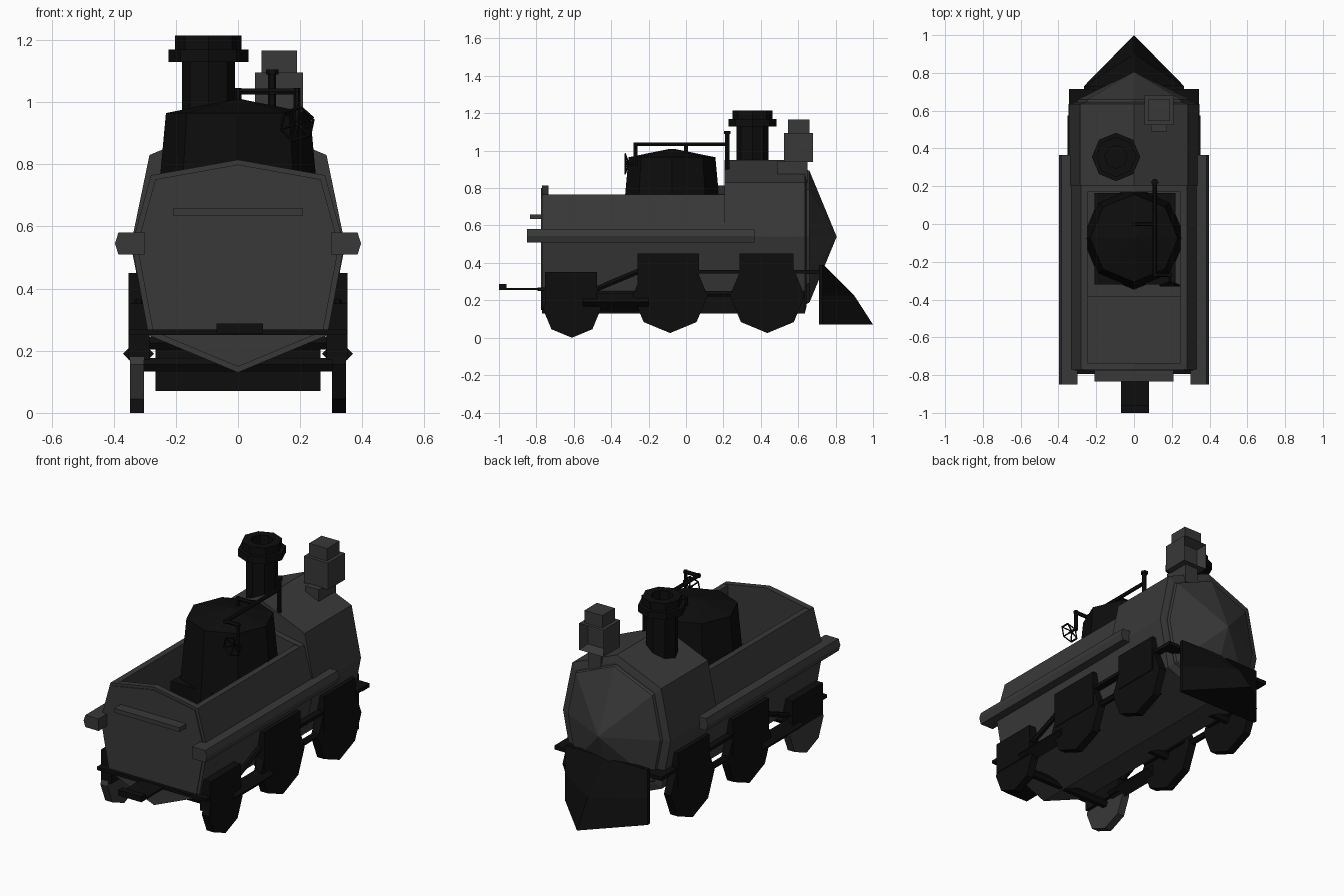
import bpy, bmesh, math
from mathutils import Vector

if "Cube" in bpy.data.objects:
    bpy.data.objects.remove(bpy.data.objects["Cube"])


def material(name, v):
    m = bpy.data.materials.new(name)
    m.diffuse_color = (v, v, v, 1)
    m.use_nodes = True
    m.node_tree.nodes["Principled BSDF"].inputs["Base Color"].default_value = m.diffuse_color
    return m


GREY = material("dark grey", 0.04)
BLACK = material("black", 0.004)


def finish(name, bm, mat):
    bmesh.ops.recalc_face_normals(bm, faces=bm.faces)
    me = bpy.data.meshes.new(name)
    bm.to_mesh(me)
    bm.free()
    me.materials.append(mat)
    ob = bpy.data.objects.new(name, me)
    bpy.context.collection.objects.link(ob)
    return ob


def loft(name, rings, mat):
    """Skin a list of equal-length point rings and close both ends."""
    bm = bmesh.new()
    vs = [[bm.verts.new(p) for p in r] for r in rings]
    n = len(rings[0])
    for a, b in zip(vs, vs[1:]):
        for i in range(n):
            j = (i + 1) % n
            bm.faces.new((a[i], a[j], b[j], b[i]))
    bm.faces.new(vs[0])
    bm.faces.new(vs[-1])
    return finish(name, bm, mat)


def box(name, x, y, z, mat):
    return loft(name, [[(x[0], y[0], h), (x[1], y[0], h), (x[1], y[1], h), (x[0], y[1], h)] for h in z], mat)


def prism_y(name, profile, y0, y1, mat):
    return loft(name, [[(x, y, z) for x, z in profile] for y in (y0, y1)], mat)


def lathe(name, cx, cy, profile, mat, n=8):
    """Stack of n-sided rings given as (radius, z)."""
    return loft(name, [[(cx + r * math.cos(math.tau * i / n), cy + r * math.sin(math.tau * i / n), z)
                        for i in range(n)] for r, z in profile], mat)


def rod(name, a, b, r, mat, n=6):
    a, b = Vector(a), Vector(b)
    q = (b - a).to_track_quat('Z', 'Y')
    ring = [q @ Vector((r * math.cos(math.tau * i / n), r * math.sin(math.tau * i / n), 0)) for i in range(n)]
    return loft(name, [[p + v for v in ring] for p in (a, b)], mat)


def sym(half):
    """Mirror a right-hand profile about x = 0, top to bottom."""
    return half + [(-x, z) for x, z in reversed(half) if x > 0.001]


# Open tub behind the boiler
lower = [(0.342, 0.54), (0.288, 0.25), (0, 0.13)]
tub = [(0.245, 0.45), (0.245, 0.765), (0.28, 0.765)] + lower
prism_y("tub", sym(tub), -0.765, 0.205, GREY)
plate = sym([(0, 0.815), (0.28, 0.765)] + lower)
prism_y("rear_wall", plate, -0.77, -0.735, GREY)
prism_y("front_wall", plate, 0.17, 0.205, GREY)
inset = [(x * 0.95, 0.5 + (z - 0.5) * 0.95) for x, z in plate]
prism_y("rear_panel", inset, -0.775, -0.768, GREY)
box("cab_platform", (-0.25, 0.25), (-0.385, 0.18), (0.44, 0.54), GREY)
box("rear_shelf", (-0.21, 0.21), (-0.835, -0.765), (0.635, 0.66), GREY)

# Boiler with pointed nose
octagon = sym([(0, 0.95), (0.285, 0.83), (0.345, 0.54), (0.288, 0.25), (0, 0.13)])


def section(y, s):
    return [(x * s, y, 0.54 + (z - 0.54) * s) for x, z in octagon]


loft("boiler", [section(0.205, 1), section(0.635, 1), section(0.645, 0.9)], GREY)
loft("boiler_nose", [section(0.64, 0.88), section(0.66, 0.86), section(0.805, 0.004)], GREY)

# Dome and its base
lathe("dome", 0, -0.075, [(0.275, 0.5), (0.25, 0.77), (0.232, 0.965), (0.01, 1.01)], BLACK)
box("dome_base", (-0.21, 0.22), (-0.32, 0.165), (0.5, 0.62), BLACK)

# Chimney, hollow at the top
lathe("chimney", -0.095, 0.355, [(0.085, 0.85), (0.085, 1.13), (0.128, 1.13), (0.128, 1.17),
                                 (0.107, 1.17), (0.107, 1.215), (0.06, 1.215), (0.06, 1.0)], BLACK)

# Lamp with a recessed window facing the nose
lamp = box("lamp", (0.055, 0.21), (0.525, 0.68), (0.94, 1.095), GREY)
bm = bmesh.new()
bm.from_mesh(lamp.data)
face = max(bm.faces, key=lambda f: f.normal.y)
bmesh.ops.inset_individual(bm, faces=[face], thickness=0.03)
bmesh.ops.translate(bm, verts=face.verts, vec=(0, -0.05, 0))
bm.to_mesh(lamp.data)
bm.free()
box("lamp_cap", (0.075, 0.19), (0.545, 0.66), (1.09, 1.167), GREY)
box("lamp_bracket", (0.09, 0.175), (0.49, 0.65), (0.83, 0.945), GREY)

# Pipework over the dome
P = 0.011
rod("pipe_long", (0.11, -0.28, 1.035), (0.11, 0.225, 1.035), P, BLACK)
rod("pipe_post", (0.11, 0.22, 0.83), (0.11, 0.22, 1.095), P + 0.002, BLACK)
rod("pipe_post_cap", (0.11, 0.22, 1.09), (0.11, 0.22, 1.105), 0.02, BLACK)
rod("pipe_strut", (0, 0, 1.035), (0.115, 0, 1.035), P, BLACK)
rod("pipe_strut_leg", (0, 0, 0.98), (0, 0, 1.045), P, BLACK)
rod("pipe_cross", (0.1, -0.27, 1.035), (0.2, -0.27, 1.035), P, BLACK)
rod("pipe_drop", (0.19, -0.27, 0.92), (0.19, -0.27, 1.045), P, BLACK)

# Handwheel: hexagonal rim with spokes
hub = Vector((0.19, -0.325, 0.93))
rim = [hub + Vector((0.055 * math.sin(math.tau * (i + 0.2) / 6), 0, 0.055 * math.cos(math.tau * (i + 0.2) / 6)))
       for i in range(6)]
for i in range(6):
    rod("handwheel_rim", rim[i], rim[(i + 1) % 6], 0.005, BLACK, 4)
    rod("handwheel_spoke", hub + Vector((0, 0.02, 0)), rim[i], 0.004, BLACK, 4)
rod("handwheel_shaft", hub, (0.19, -0.26, 0.93), 0.007, BLACK)

# Per-side parts: rails, wheels, guards, running boards
wheels = [("rear", -0.61, 0.155, 0.155, (-0.755, -0.475), (0.17, 0.352)),
          ("middle", -0.085, 0.225, 0.2, (-0.26, 0.07), (0.24, 0.45)),
          ("front", 0.435, 0.225, 0.2, (0.285, 0.575), (0.24, 0.45))]
for side, s in (("left", -1), ("right", 1)):
    prism_y(side + "_rail", [(s * x, z) for x, z in ((0.3, 0.51), (0.385, 0.51), (0.396, 0.545),
                                                     (0.385, 0.58), (0.3, 0.58))], -0.85, 0.365, GREY)
    for name, y, z, r, gy, gz in wheels:
        mat = GREY if (side, name) == ("left", "rear") else BLACK
        ring = [(y + r * math.sin(math.tau * i / 8), z + r * math.cos(math.tau * i / 8)) for i in range(8)]
        loft(f"{side}_{name}_wheel", [[(s * x, a, b) for a, b in ring] for x in (0.303, 0.348)], mat)
        box(f"{side}_{name}_guard", (s * 0.285, s * 0.352), gy, gz, BLACK)
    box(side + "_front_board", (s * 0.28, s * 0.345), (0.06, 0.715), (0.343, 0.362), BLACK)
    box(side + "_rear_board", (s * 0.26, s * 0.35), (-0.77, -0.47), (0.25, 0.268), BLACK)
    rod(side + "_board_link", (s * 0.32, -0.48, 0.26), (s * 0.32, -0.24, 0.36), 0.016, BLACK)
    rod(side + "_coupling_rod", (s * 0.325, -0.09, 0.235), (s * 0.325, 0.44, 0.235), 0.018, BLACK)
    rod(side + "_drag_link", (s * 0.32, -0.55, 0.19), (s * 0.32, -0.2, 0.19), 0.05, BLACK, 4)

# Axles
for name, y, z, r, gy, gz in wheels:
    rod(name + "_axle", (-0.31, y, z), (0.31, y, z), 0.025, BLACK)

# Beams and coupler
box("rear_beam", (-0.35, 0.35), (-0.795, -0.755), (0.25, 0.268), BLACK)
box("front_beam", (-0.345, 0.345), (0.645, 0.715), (0.34, 0.362), BLACK)
box("coupler_bar", (-0.07, 0.08), (-1.0, -0.75), (0.255, 0.266), BLACK)
box("coupler_hook", (-0.07, 0.08), (-1.0, -0.96), (0.255, 0.287), BLACK)

# Wedge-shaped track plough
loft("plough", [[(-0.265, 0.71, z), (-0.265, 0.73, z), (0, tip, z), (0.265, 0.73, z), (0.265, 0.71, z)]
                for z, tip in ((0.07, 1.0), (0.225, 0.9), (0.39, 0.735))], BLACK)
